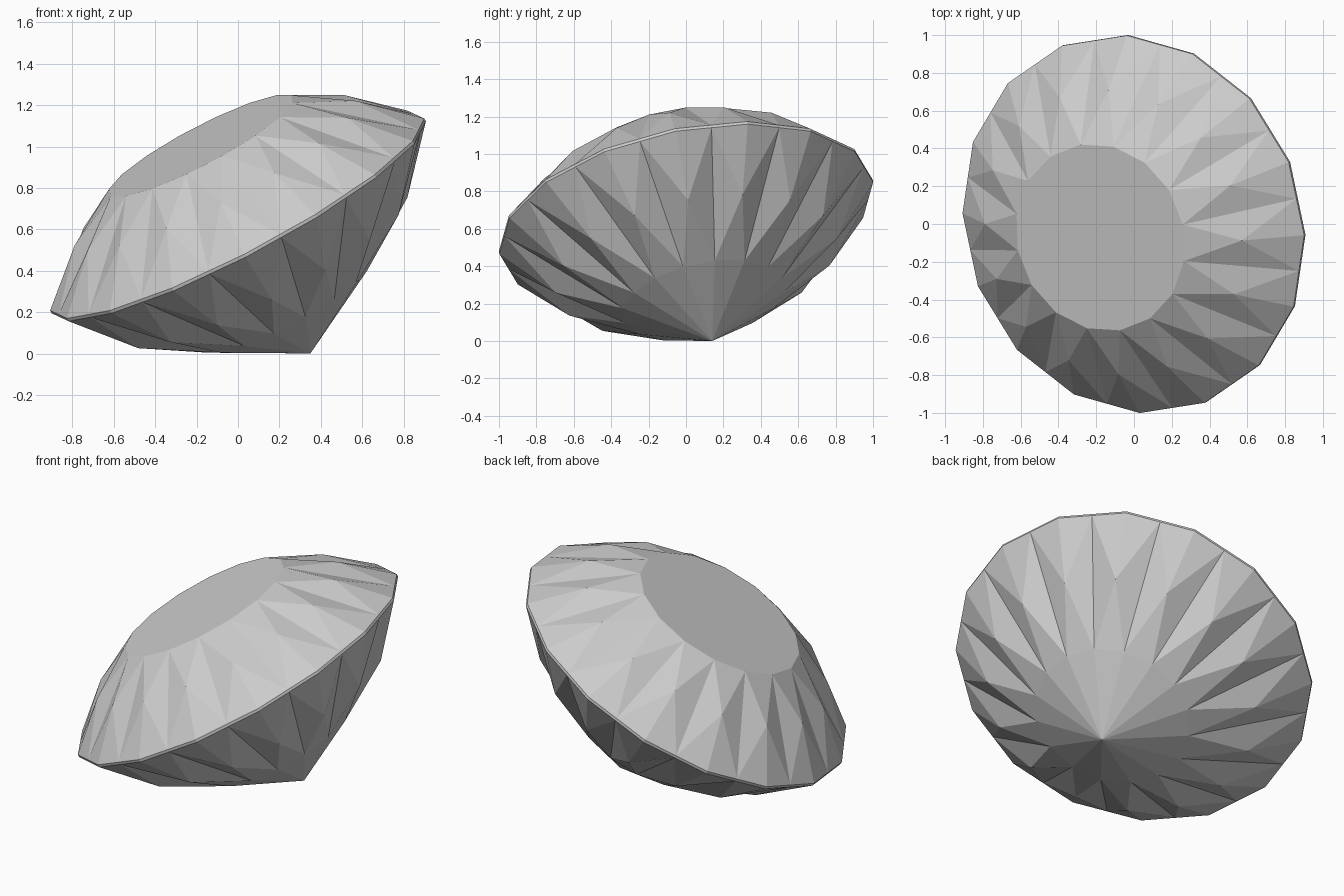
import bpy, bmesh
from math import pi, sin, cos
from mathutils import Vector

if "Cube" in bpy.data.objects:
    bpy.data.objects.remove(bpy.data.objects["Cube"])

N = 16
R = 1.018

# Tilted frame: gem axis leans towards -x, -y
axis = Vector((-0.458, -0.183, 0.870)).normalized()
down = Vector((axis.x, axis.y, 0)).normalized()
v = Vector((-down.y, down.x, 0))
u = v.cross(axis)
centre = Vector((0, 0, 0.665))

bm = bmesh.new()


def point(r, h, a):
    return bm.verts.new(centre + axis * h + (u * cos(a) + v * sin(a)) * r)


def ring(r, h, half=0.0):
    return [point(r, h, 2 * pi * (i + half) / N) for i in range(N)]


# Rings from top to bottom; half-step rings sit between girdle corners
table = ring(0.505, 0.39, 0.5)
star = ring(0.766, 0.238)
corner_top = ring(R, 0.008)
mid_top = ring(R * cos(pi / N), 0.008, 0.5)
corner_low = ring(R, -0.008)
mid_low = ring(R * cos(pi / N), -0.008, 0.5)
pavilion_outer = ring(0.767, -0.30)
pavilion_inner = ring(0.44, -0.515, 0.5)
culet = point(0, -0.764, 0)

# Table
bm.faces.new(table)


# Facets around one ridge point, shared by crown and pavilion
def facets(inner, ridge, corner, mid, i):
    for j in (i, i - 1):
        bm.faces.new((inner[j], ridge[i], mid[j]))
        bm.faces.new((ridge[i], corner[i], mid[j]))


for i in range(N):
    # Crown
    bm.faces.new((table[i - 1], table[i], star[i]))
    facets(table, star, corner_top, mid_top, i)
    # Girdle
    for j in (i, i - 1):
        bm.faces.new((corner_top[i], mid_top[j], mid_low[j], corner_low[i]))
    # Pavilion
    facets(pavilion_inner, pavilion_outer, corner_low, mid_low, i)
    bm.faces.new((pavilion_inner[i - 1], pavilion_inner[i], pavilion_outer[i]))
    bm.faces.new((culet, pavilion_inner[i - 1], pavilion_inner[i]))

bmesh.ops.recalc_face_normals(bm, faces=bm.faces)
mesh = bpy.data.meshes.new("cut_gem")
bm.to_mesh(mesh)
bm.free()
gem = bpy.data.objects.new("cut_gem", mesh)
bpy.context.collection.objects.link(gem)
